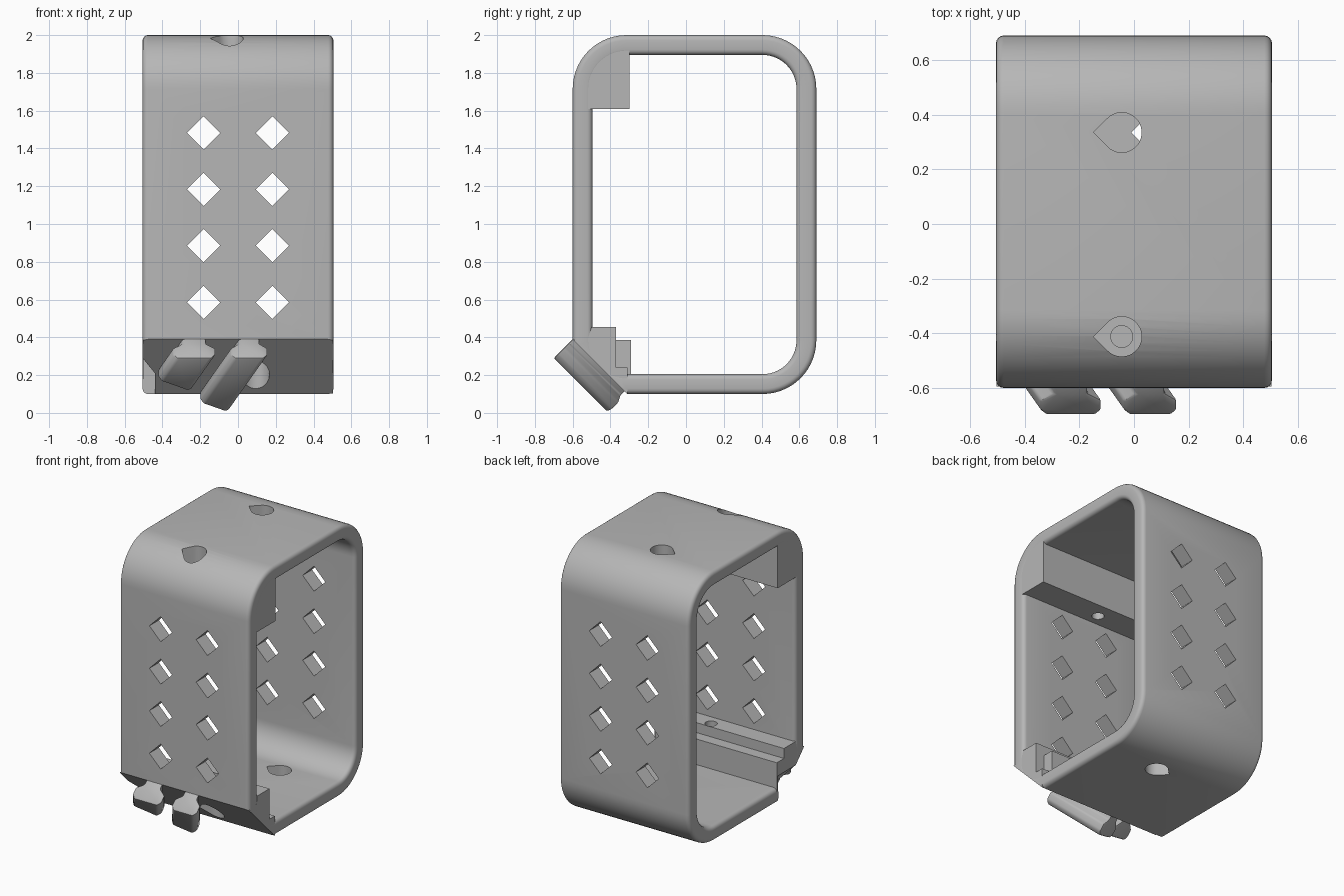
import bpy, bmesh
from math import cos, sin, pi, radians, sqrt
from mathutils import Vector

if "Cube" in bpy.data.objects:
    bpy.data.objects.remove(bpy.data.objects["Cube"])

grey = bpy.data.materials.new("plain_grey")
grey.use_nodes = True
grey.diffuse_color = (0.47, 0.47, 0.47, 1)
grey.node_tree.nodes["Principled BSDF"].inputs["Base Color"].default_value = grey.diffuse_color

HALF = 0.505  # half width along x


def finish(name, bm):
    bmesh.ops.recalc_face_normals(bm, faces=bm.faces)
    mesh = bpy.data.meshes.new(name)
    bm.to_mesh(mesh)
    bm.free()
    mesh.materials.append(grey)
    obj = bpy.data.objects.new(name, mesh)
    bpy.context.collection.objects.link(obj)
    return obj


def loft(bm, loops, closed=False):
    """Bridge equal-length loops; cap the ends unless closed."""
    rings = [[bm.verts.new(p) for p in loop] for loop in loops]
    pairs = list(zip(rings, rings[1:])) + ([(rings[-1], rings[0])] if closed else [])
    for a, b in pairs:
        for i in range(len(a)):
            j = (i + 1) % len(a)
            bm.faces.new((a[i], a[j], b[j], b[i]))
    if not closed:
        bm.faces.new(rings[0])
        bm.faces.new(rings[-1])


PLACE = {"x": lambda a, b, t: (t, a, b),
         "y": lambda a, b, t: (a, t, b),
         "z": lambda a, b, t: (a, b, t)}


def prism(name, pts, axis, lo, hi):
    bm = bmesh.new()
    loft(bm, [[PLACE[axis](a, b, t) for a, b in pts] for t in (lo, hi)])
    return finish(name, bm)


def cut(obj, cutters):
    bpy.context.view_layer.objects.active = obj
    for c in cutters:
        mod = obj.modifiers.new("cut", "BOOLEAN")
        mod.operation, mod.solver, mod.object = "DIFFERENCE", "EXACT", c
        bpy.ops.object.modifier_apply(modifier=mod.name)


def smooth(obj):
    bpy.ops.object.select_all(action="DESELECT")
    obj.select_set(True)
    bpy.context.view_layer.objects.active = obj
    bpy.ops.object.shade_smooth_by_angle(angle=radians(30))


# Frame: rounded rectangular band with rounded rims
def band_loop(inset, x, steps=14):
    radius, loop = 0.285, []
    corners = [(0.69 - radius, 2 - radius), (-0.6 + radius, 2 - radius),
               (-0.6 + radius, 0.1 + radius), (0.69 - radius, 0.1 + radius)]
    for k, (cy, cz) in enumerate(corners):
        for i in range(steps + 1):
            a = (k + i / steps) * pi / 2
            loop.append((x, cy + (radius - inset) * cos(a), cz + (radius - inset) * sin(a)))
    return loop


def rim_section(thick=0.105, r=0.028, steps=4):
    centres = [(thick - r, HALF - r), (r, HALF - r), (r, r - HALF), (thick - r, r - HALF)]
    for k, (d, x) in enumerate(centres):
        for i in range(steps + 1):
            a = (k + i / steps) * pi / 2
            yield d + r * cos(a), x + r * sin(a)


bm = bmesh.new()
loft(bm, [band_loop(d, x) for d, x in rim_section()], closed=True)
frame = finish("frame_band", bm)

# Corner blocks: solid upper corner and stepped lower rail
W = HALF - 0.001
upper = prism("upper_corner_block",
              [(-0.56, 1.61), (-0.3, 1.61), (-0.3, 1.95), (-0.4, 1.95), (-0.51, 1.88), (-0.56, 1.76)],
              "x", -W, W)
rail = prism("lower_rail",
             [(-0.595, 0.385), (-0.595, 0.102), (-0.31, 0.102), (-0.31, 0.24),
              (-0.37, 0.24), (-0.37, 0.455), (-0.5, 0.455), (-0.52, 0.39)], "x", -W, W)
step = prism("rail_step", [(-0.4, 0.15), (-0.29, 0.15), (-0.29, 0.385), (-0.4, 0.385)],
             "x", -W, 0.44)


# Cutters
def circle(cx, cy, r, a0=0.0, a1=2 * pi, n=32):
    return [(cx + r * cos(a0 + (a1 - a0) * i / n), cy + r * sin(a0 + (a1 - a0) * i / n))
            for i in range(n)]


def teardrop(cx, cy, r=0.073):
    arc = circle(cx, cy, r, -3 * pi / 4, 3 * pi / 4)
    return arc + [(cx - r / sqrt(2), cy + r / sqrt(2)), (cx - r * sqrt(2), cy)]


TOP_X, LOW_X, FRONT_Y, BACK_Y = -0.045, 0.093, -0.412, 0.335
top_cuts = [prism("cut", teardrop(TOP_X, FRONT_Y), "z", 1.78, 2.2),
            prism("cut", teardrop(TOP_X, BACK_Y), "z", 1.8, 2.2),
            prism("cut", circle(TOP_X, FRONT_Y, 0.04), "z", 1.5, 1.9)]
low_cuts = [prism("cut", [(-0.9, 0.69), (-0.01, -0.2), (-0.9, -0.2)], "x", -1, 1),
            prism("cut", teardrop(LOW_X, FRONT_Y), "z", -0.1, 0.32),
            prism("cut", teardrop(LOW_X, BACK_Y), "z", -0.1, 0.3),
            prism("cut", circle(LOW_X, FRONT_Y, 0.04), "z", 0.25, 0.6),
            prism("cut", [(-0.7, 0), (-0.44, 0), (-0.44, 0.21), (-0.505, 0.29), (-0.7, 0.29)],
                  "y", -0.8, -0.305)]
vents = []
for x in (-0.182, 0.182):
    for z in (0.585, 0.885, 1.183, 1.482):
        vents.append(prism("cut", circle(x, z, 0.088, n=4), "y", -1, 1))

cut(frame, top_cuts + low_cuts + vents)
cut(upper, top_cuts)
cut(rail, low_cuts)
cut(step, low_cuts)
for c in top_cuts + low_cuts + vents:
    bpy.data.objects.remove(c)


# Hooks: slanted bars with a narrow neck and wide head on the chamfer
ORIGIN = Vector((0, -0.6, 0.39))
SLOPE = Vector((0, 1, -1)).normalized()
OUT = Vector((0, -1, -1)).normalized()
ALONG = (Vector((0.5, 0, 0)) - SLOPE).normalized()
ACROSS = (Vector((1, 0, 0)) + SLOPE * 0.5).normalized()


def hook(name, x, s, half):
    neck = half * 0.55
    side = [(neck, -0.03), (neck, 0.03), (half, 0.065), (half, 0.115), (half - 0.02, 0.142)]
    profile = side + [(-v, n) for v, n in reversed(side)]
    start = ORIGIN + Vector((x, 0, 0)) + SLOPE * s
    bm = bmesh.new()
    loft(bm, [[start + ALONG * u + ACROSS * v + OUT * n for v, n in profile] for u in (0, 0.7)])
    geom = bm.verts[:] + bm.edges[:] + bm.faces[:]
    res = bmesh.ops.bisect_plane(bm, geom=geom, plane_co=ORIGIN, plane_no=-SLOPE, clear_outer=True)
    edges = [e for e in res["geom_cut"] if isinstance(e, bmesh.types.BMEdge)]
    bmesh.ops.holes_fill(bm, edges=edges)
    obj = finish(name, bm)
    mod = obj.modifiers.new("soft_edges", "BEVEL")
    mod.width, mod.segments, mod.limit_method = 0.01, 2, "ANGLE"
    bpy.context.view_layer.objects.active = obj
    bpy.ops.object.modifier_apply(modifier=mod.name)
    return obj


hooks = [hook("right_hook", -0.335, 0.21, 0.1), hook("left_hook", -0.125, 0.372, 0.087)]

for part in [frame, upper, rail, step] + hooks:
    smooth(part)
